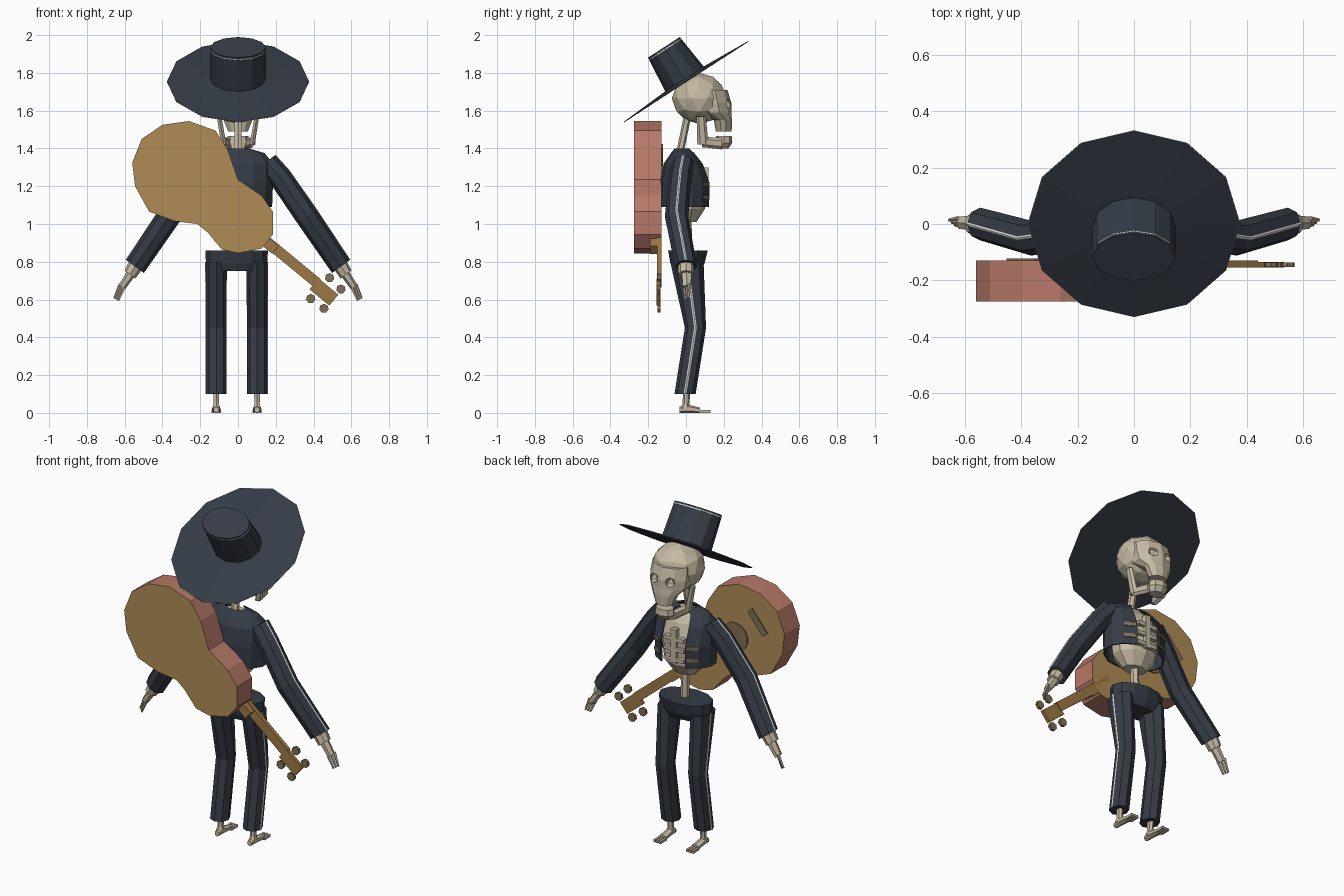
import bpy, bmesh, math
from mathutils import Vector, Matrix

cube = bpy.data.objects.get("Cube")
if cube:
    bpy.data.objects.remove(cube, do_unlink=True)


def material(name, rgb):
    m = bpy.data.materials.new(name)
    m.use_nodes = True
    m.diffuse_color = (*rgb, 1)
    m.node_tree.nodes["Principled BSDF"].inputs["Base Color"].default_value = (*rgb, 1)
    return m


NAVY = material("navy cloth", (.036, .045, .062))
BONE = material("bone", (.56, .49, .37))
WHITE = material("white trim", (.75, .75, .75))
TAN = material("tan wood", (.43, .26, .09))
PINK = material("reddish wood", (.47, .19, .14))
NECK = material("dark tan wood", (.34, .19, .06))
PEG = material("grey brown", (.22, .155, .09))


def finish(name, bm, *mats):
    bmesh.ops.recalc_face_normals(bm, faces=bm.faces)
    me = bpy.data.meshes.new(name)
    bm.to_mesh(me)
    bm.free()
    for m in mats:
        me.materials.append(m)
    ob = bpy.data.objects.new(name, me)
    bpy.context.collection.objects.link(ob)
    return ob


def loft(name, rings, mat, n=8, axis=None, arc=None):
    """Skin elliptical rings (x, y, z, rx, ry); arc leaves the skin open."""
    bm = bmesh.new()
    rot = Vector(axis).to_track_quat('Z', 'Y') if axis else Matrix.Identity(3)
    a0, a1 = arc or (0, 360)
    count = n + 1 if arc else n
    loops = []
    for x, y, z, rx, ry in rings:
        loop = []
        for i in range(count):
            a = math.radians(a0 + (a1 - a0) * i / n)
            p = rot @ Vector((math.sin(a) * rx, math.cos(a) * ry, 0))
            loop.append(bm.verts.new(p + Vector((x, y, z))))
        loops.append(loop)
    for low, high in zip(loops, loops[1:]):
        for i in range(n):
            j = (i + 1) % count
            bm.faces.new((low[i], low[j], high[j], high[i]))
    if not arc:
        bm.faces.new(loops[0])
        bm.faces.new(loops[-1])
    return finish(name, bm, mat)


def box(name, centre, size, mat, turn=0):
    bm = bmesh.new()
    bmesh.ops.create_cube(bm, size=1)
    bm.transform(Matrix.Translation(centre) @ Matrix.Rotation(turn, 4, 'Y')
                 @ Matrix.Diagonal((*size, 1)))
    return finish(name, bm, mat)


def ball(name, centre, size, mat, detail=2):
    bm = bmesh.new()
    bmesh.ops.create_icosphere(bm, subdivisions=detail, radius=1)
    bm.transform(Matrix.Translation(centre) @ Matrix.Diagonal((*size, 1)))
    return finish(name, bm, mat)


# Hat, tilted towards the front
up = Vector((0, -.545, .84)).normalized()
base = Vector((0, 0, 1.755))


def hat_ring(h, rx, ry):
    return (*(base + up * h), rx, ry)


loft("hat_brim", [hat_ring(-.004, .375, .392), hat_ring(0, .375, .392),
                  hat_ring(.015, .15, .13)], NAVY, 12, up)
loft("hat_crown", [hat_ring(0, .147, .123), hat_ring(.215, .147, .1)], NAVY, 12, up)
loft("hat_brim_trim", [hat_ring(-.003, .377, .394), hat_ring(-.001, .377, .394)], WHITE, 12, up)
loft("hat_crown_trim", [hat_ring(.2, .148, .102), hat_ring(.205, .148, .102)], WHITE, 12, up)

# Skull with carved eye sockets, and an open jaw
cranium = ball("cranium", (0, .07, 1.665), (.15, .145, .135), BONE)
face = loft("face", [(0, .2, 1.49, .055, .042), (0, .195, 1.55, .08, .048),
                     (0, .15, 1.59, .118, .09), (0, .135, 1.64, .125, .105),
                     (0, .12, 1.71, .12, .1)], BONE, 10)
for s in (-1, 1):
    eye = ball("eye_cutter", (.055 * s, .245, 1.635), (.036, .05, .036), BONE, 1)
    eye.hide_render = True
    eye.hide_set(True)
    for part in (cranium, face):
        cut = part.modifiers.new("eye_socket", 'BOOLEAN')
        cut.operation = 'DIFFERENCE'
        cut.object = eye
    loft("jaw_hinge", [(.075 * s, .09, 1.42, .016, .03),
                       (.1 * s, .08, 1.57, .014, .024)], BONE, 6)
    loft("jaw_side", [(.078 * s, .085, 1.435, .016, .028),
                      (.05 * s, .19, 1.425, .016, .03)], BONE, 6, (0, 1, 0))
loft("chin", [(0, .19, 1.4, .045, .035), (0, .2, 1.43, .06, .045),
              (0, .2, 1.465, .055, .042)], BONE, 8)

# Neck, ribs and spine
loft("neck", [(0, -.04, 1.34, .024, .02), (0, .01, 1.58, .022, .02)], BONE, 6)
loft("ribcage", [(0, .005, 1.01, .07, .05), (0, 0, 1.08, .13, .1),
                 (0, 0, 1.22, .15, .11), (0, -.01, 1.32, .13, .085),
                 (0, -.015, 1.38, .07, .04)], BONE, 10)
loft("spine", [(0, .01, .84, .024, .024), (0, .005, 1.03, .024, .024)], BONE, 6)
box("breastbone", (0, .105, 1.2), (.035, .03, .2), BONE)
for z in (1.12, 1.18, 1.24):
    box("rib", (0, .1, z), (.13, .035, .022), BONE)

# Open jacket with braid bars beside the opening
jacket = loft("jacket", [(0, 0, 1.09, .185, .135), (0, 0, 1.22, .19, .137),
                         (0, -.01, 1.32, .19, .108), (0, -.015, 1.375, .145, .065),
                         (0, -.02, 1.4, .06, .04)], NAVY, 12, arc=(25, 335))
jacket.modifiers.new("cloth", 'SOLIDIFY').thickness = .008
for a in (28, 332):
    end = 50 if a < 180 else 310
    for z in (1.13, 1.2):
        bar = loft("braid_bar", [(0, 0, z, .191, .141), (0, 0, z + .022, .192, .142)],
                   PEG, 1, arc=(a, end))
        bar.modifiers.new("cord", 'SOLIDIFY').thickness = .006

# Trousers
MID = -.007
loft("trouser_hips", [(MID, .005, .75, .15, .07), (MID, .008, .79, .163, .09),
                      (MID, .01, .86, .165, .105)], NAVY, 12)
for s in (-1, 1):
    x = MID + .108 * s
    path = [(-.005, .1, .054, .056), (.05, .45, .054, .056), (.005, .8, .056, .088)]
    loft("trouser_leg", [(x, y, z, rx, ry) for y, z, rx, ry in path], NAVY)
    loft("trouser_stripe", [(x + rx * s, y, z, .003, .007) for y, z, rx, ry in path], WHITE, 4)
    # Bony feet
    loft("ankle", [(x, -.005, .02, .024, .026), (x, 0, .05, .016, .018),
                   (x, .005, .14, .02, .02)], BONE, 6)
    loft("foot", [(x, -.035, .016, .016, .016), (x, .01, .022, .022, .022),
                  (x, .075, .014, .026, .014)], BONE, 6, (0, 1, 0))
    for k in (-1, 0, 1):
        box("toe", (x + .018 * k, .1, .008), (.013, .06, .015), BONE)

# Sleeves and hands
for s in (-1, 1):
    axis = (.55 * s, 0, -.75)
    arm = [(.15, -.015, 1.33, .058), (.22, -.03, 1.25, .06),
           (.365, -.05, 1.04, .062), (.545, 0, .775, .058)]
    loft("sleeve", [(x * s, y, z, r, r) for x, y, z, r in arm], NAVY, 8, axis)
    loft("sleeve_stripe", [((x + r * .81) * s, y, z + r * .59, .006, .003)
                           for x, y, z, r in arm], WHITE, 4, axis)
    loft("cuff", [(.54 * s, 0, .785, .044, .04), (.572 * s, 0, .733, .04, .036)], BONE, 8, axis)
    loft("palm", [(.565 * s, .003, .74, .03, .025), (.615 * s, .005, .665, .025, .02)],
         BONE, 6, axis)
    for k in (-1, 0, 1):
        loft("finger", [((.612 + .012 * k) * s, .005 + .014 * k, .675 + .006 * k, .009, .009),
                        ((.645 + .01 * k) * s, .006 + .008 * k, .6 + .006 * k, .006, .006)],
             BONE, 5, axis)

# Guitar body: flat tan faces with a reddish rim
outline = [(-.26, 1.545), (-.12, 1.495), (-.055, 1.395), (0, 1.235), (.125, 1.15),
           (.185, 1.065), (.185, .945), (.125, .87), (0, .845), (-.085, .865),
           (-.16, .955), (-.215, 1), (-.335, 1.015), (-.47, 1.065), (-.545, 1.2),
           (-.56, 1.325), (-.51, 1.45), (-.4, 1.525)]
bm = bmesh.new()
panel = bm.faces.new([bm.verts.new((x, -.275, z)) for x, z in outline])
grown = bmesh.ops.extrude_face_region(bm, geom=[panel], use_keep_orig=True)
for v in grown["geom"]:
    if isinstance(v, bmesh.types.BMVert):
        v.co.y = -.13
bm.normal_update()
for f in bm.faces:
    f.material_index = 0 if abs(f.normal.y) > .9 else 1
finish("guitar_body", bm, TAN, PINK)

# Guitar fittings
SLANT = .69
box("guitar_neck", (.24, -.142, .835), (.47, .024, .055), NECK, SLANT)
box("guitar_heel", (.16, -.16, .895), (.1, .06, .055), NECK, SLANT)
box("guitar_headstock", (.455, -.145, .64), (.135, .02, .075), NECK, SLANT)
box("guitar_bridge", (-.385, -.127, 1.35), (.04, .008, .16), PEG, SLANT)
loft("guitar_sound_hole", [(-.235, -.131, 1.225, .085, .085), (-.235, -.123, 1.225, .085, .085)],
     PEG, 14, (0, 1, 0))
for x, z in ((.485, .715), (.545, .655), (.385, .605), (.455, .553)):
    loft("tuning_peg", [(x, -.152, z, .025, .025), (x, -.136, z, .025, .025)], PEG, 7, (0, 1, 0))
